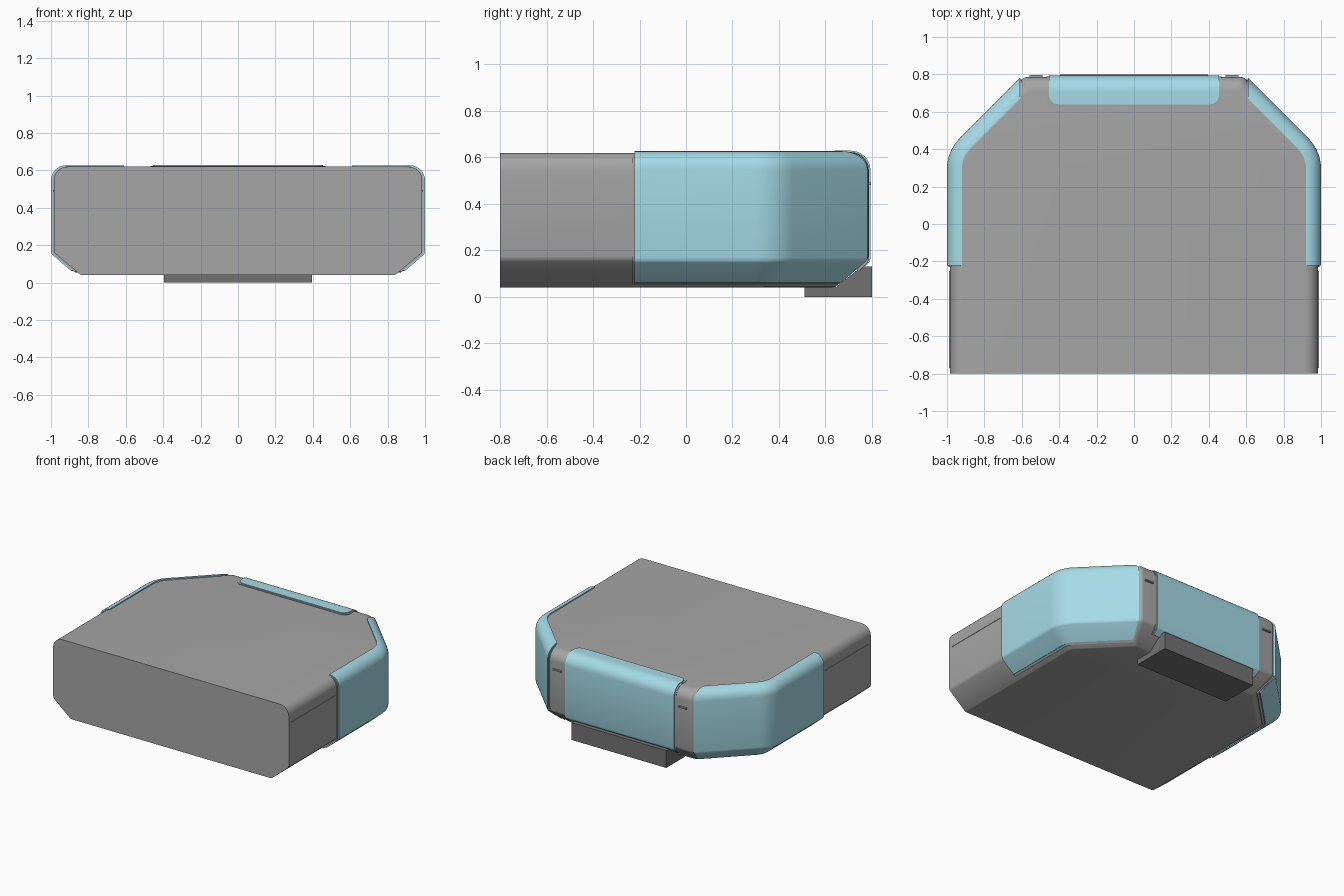
import bpy, bmesh
from math import sin, cos, radians, tan, pi
from mathutils import Vector

if "Cube" in bpy.data.objects:
    bpy.data.objects.remove(bpy.data.objects["Cube"])


def material(name, r, g, b):
    m = bpy.data.materials.new(name)
    m.diffuse_color = (r, g, b, 1)
    m.use_nodes = True
    m.node_tree.nodes["Principled BSDF"].inputs["Base Color"].default_value = m.diffuse_color
    return m


blue = material("light_blue", 0.38, 0.71, 0.80)
grey = material("dark_grey", 0.38, 0.38, 0.38)
dark = material("charcoal", 0.17, 0.17, 0.17)


def finish(name, bm, mat=grey, mirror=False):
    bmesh.ops.recalc_face_normals(bm, faces=bm.faces)
    me = bpy.data.meshes.new(name)
    bm.to_mesh(me)
    bm.free()
    ob = bpy.data.objects.new(name, me)
    bpy.context.collection.objects.link(ob)
    me.materials.append(mat)
    bpy.ops.object.select_all(action='DESELECT')
    ob.select_set(True)
    bpy.context.view_layer.objects.active = ob
    bpy.ops.object.shade_smooth_by_angle(angle=radians(30))
    if mirror:
        m = ob.modifiers.new("mirror", 'MIRROR')
        m.use_axis = (True, False, False)
    return ob


def loft(rings):
    """Closed rings joined in order, with both ends capped."""
    bm = bmesh.new()
    vs = [[bm.verts.new(p) for p in r] for r in rings]
    n = len(vs[0])
    for a, b in zip(vs, vs[1:]):
        for i in range(n):
            j = (i + 1) % n
            bm.faces.new((a[i], a[j], b[j], b[i]))
    bm.faces.new(vs[0])
    bm.faces.new(vs[-1])
    return bm


def box(name, lo, hi, mirror=False):
    ring = lambda z: [(lo[0], lo[1], z), (hi[0], lo[1], z), (hi[0], hi[1], z), (lo[0], hi[1], z)]
    return finish(name, loft([ring(lo[2]), ring(hi[2])]), grey, mirror)


def fillet(p, c, q, r, n):
    """Arc of radius r replacing corner c between p and q."""
    p, c, q = Vector(p), Vector(c), Vector(q)
    u, v = (p - c).normalized(), (q - c).normalized()
    half = u.angle(v) / 2
    t = r / tan(half)
    o = c + (u + v).normalized() * (r / sin(half))
    s, e = c + u * t - o, c + v * t - o
    w = s.angle(e)
    return [o + (s * sin(w * (1 - k / n)) + e * sin(w * k / n)) / sin(w) for k in range(n + 1)]


def half_plan(d, y_front, x_end=None):
    """Right half of the plan outline, inset by d."""
    X, Y, S = 0.985 - d, 0.785 - d, 1.37 - 1.414 * d
    front, a, b = (X, y_front), (X, S - X), (S - Y, Y)
    pts = [Vector(front)] + fillet(front, a, b, 0.22 - d, 8)
    if x_end is None:
        return pts + fillet(a, b, (0, Y), 0.03, 4)
    return pts + [Vector((x_end, S - x_end))]


def arc(cx, cz, r, n=8):
    """Quarter round from the side face to the top face as (inset, z)."""
    return [(cx - r * cos(k * pi / 2 / n), cz + r * sin(k * pi / 2 / n)) for k in range(n + 1)]


# main body: chamfered underside, rounded top edge, flat front
def body_ring(d, z):
    h = half_plan(d, -0.8)
    return [(p.x, p.y, z) for p in h] + [(-p.x, p.y, z) for p in reversed(h)]


profile = [(0.155, 0.04), (0.142, 0.043), (0.012, 0.152), (0.004, 0.161), (0, 0.175)] + arc(0.075, 0.545, 0.075)
finish("body", loft([body_ring(d, z) for d, z in profile]))


# wraparound corner bumpers and the grey seam beneath each
def bumper(name, e, grow, mat):
    prof = [(0.108 - e + grow * 1.5, 0.0625 - grow), (0.01 - e, 0.147), (0.003 - e, 0.155), (-e, 0.17)]
    prof += arc(0.065, 0.547, 0.065 + e)
    prof += [(0.065 + grow, 0.612 + e), (0.065 + grow, 0.6), (0.03, 0.56), (0.02, 0.18), (0.13, 0.085)]
    # on the underside the rear end follows the mitred corner
    end = lambda d, z: 0.61 - grow - (0.45 * max(0, d) if z < 0.2 else 0)
    lines = [half_plan(d, -0.222 - grow, end(d, z)) for d, z in prof]
    rings = [[(l[k].x, l[k].y, z) for l, (d, z) in zip(lines, prof)] for k in range(len(lines[0]))]
    finish(name, loft(rings), mat, True)


bumper("bumper_seams", 0.006, 0.008, grey)
bumper("corner_bumpers", 0.015, 0.0, blue)


# rear panel folding over the top edge, and its grey surround
def rear_panel(name, e, grow, mat):
    rows = [(0.64 - grow + 0.05 * (1 - cos(a)), 0.62 + e, 0.405 + grow + 0.05 * sin(a))
            for a in [k * pi / 12 for k in range(7)]]
    hw = 0.455 + grow
    rows += [(0.785 + e - d, z, hw) for d, z in reversed(arc(0.075 + e, 0.545, 0.075 + e))]
    rows += [(0.785 + e, 0.165, hw), (0.779 + e, 0.147, hw), (0.74 + e, 0.113 - grow * 0.3, hw - 0.01)]
    bm = bmesh.new()
    vs = [[bm.verts.new((s * w, y, z)) for s in (-1, 1)] for y, z, w in rows]
    for a, b in zip(vs, vs[1:]):
        bm.faces.new((a[0], a[1], b[1], b[0]))
    res = bmesh.ops.extrude_face_region(bm, geom=bm.faces[:])
    # push the copied skin inwards to give the panel thickness
    for v in [g for g in res['geom'] if isinstance(g, bmesh.types.BMVert)]:
        low = v.co.z < 0.2
        v.co.z += 0.02 if low else (-0.02 if v.co.z > 0.5 else 0)
        v.co.y -= 0.02 if v.co.y > 0.72 else 0
    finish(name, bm, mat)


rear_panel("rear_panel_surround", 0.003, 0.012, grey)
rear_panel("rear_panel", 0.009, 0.0, blue)

# mounting bracket under the rear edge
side = [(0.51, 0), (0.8, 0), (0.8, 0.13), (0.755, 0.13), (0.645, 0.042), (0.51, 0.042)]
finish("rear_bracket", loft([[(x, y, z) for y, z in side] for x in (-0.395, 0.395)]), dark)

# small catches on the rear pillars and thin trim lines on the sides
box("pillar_catches", (0.49, 0.775, 0.482), (0.56, 0.797, 0.492), True)
box("side_trim_lines", (0.975, -0.77, 0.486), (0.988, -0.25, 0.494), True)
